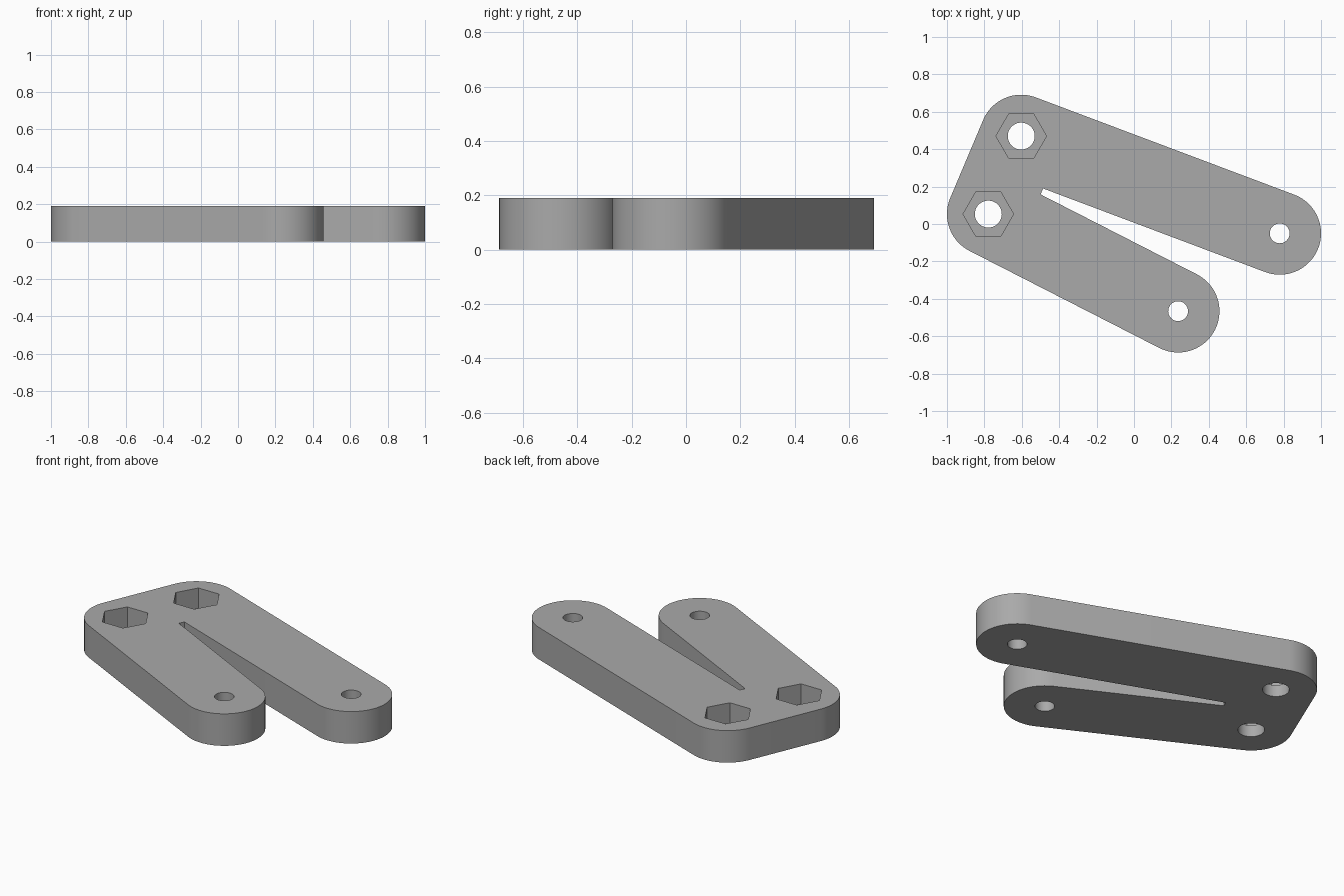
import bpy, bmesh, math
from mathutils import Vector

cube = bpy.data.objects.get("Cube")
if cube:
    bpy.data.objects.remove(cube, do_unlink=True)

THICK, RADIUS = 0.19, 0.221
HEX_DEPTH = 0.12
back_nut, front_nut = Vector((-0.603, 0.47)), Vector((-0.779, 0.053))
long_tip, short_tip = Vector((0.779, -0.05)), Vector((0.236, -0.466))

grey = bpy.data.materials.new("plain_grey")
grey.use_nodes = True
colour = (0.4, 0.4, 0.4, 1)
grey.diffuse_color = colour
grey.node_tree.nodes["Principled BSDF"].inputs["Base Color"].default_value = colour


def prism(name, points, z0, z1):
    """Extrude a closed counterclockwise outline from z0 to z1."""
    bm = bmesh.new()
    base = bm.faces.new([bm.verts.new((p[0], p[1], z0)) for p in points])
    top = bmesh.ops.extrude_face_region(bm, geom=[base])["geom"]
    moved = [v for v in top if isinstance(v, bmesh.types.BMVert)]
    bmesh.ops.translate(bm, verts=moved, vec=(0, 0, z1 - z0))
    bmesh.ops.recalc_face_normals(bm, faces=bm.faces)
    mesh = bpy.data.meshes.new(name)
    bm.to_mesh(mesh)
    bm.free()
    mesh.materials.append(grey)
    obj = bpy.data.objects.new(name, mesh)
    bpy.context.collection.objects.link(obj)
    return obj


def arc(centre, radius, start, end, steps):
    """Counterclockwise arc from start to end, both included."""
    sweep = (end - start) % math.tau or math.tau
    return [centre + radius * Vector((math.cos(start + sweep * i / steps),
                                      math.sin(start + sweep * i / steps)))
            for i in range(steps + 1)]


def ring(centre, radius, sides):
    return arc(centre, radius, 0, math.tau, sides)[:-1]


def heading(a, b):
    return math.atan2(b.y - a.y, b.x - a.x)


# Outline: rounded corners joined by tangents, with a tapering slot
quarter = math.pi / 2
long_dir = heading(back_nut, long_tip)
end_dir = heading(back_nut, front_nut)
short_dir = heading(front_nut, short_tip)


def slot_end(pivot, angle, side, x):
    """Point at x on the slot-side edge of an arm."""
    normal = angle + side * quarter
    edge = pivot + RADIUS * Vector((math.cos(normal), math.sin(normal)))
    return Vector((x, edge.y + (x - edge.x) * math.tan(angle)))


outline = (
    arc(back_nut, RADIUS, long_dir + quarter, end_dir - quarter, 24)
    + arc(front_nut, RADIUS, end_dir - quarter, short_dir - quarter, 24)
    + arc(short_tip, RADIUS, short_dir - quarter, short_dir + quarter, 40)
    + [slot_end(front_nut, short_dir, 1, -0.5),
       slot_end(back_nut, long_dir, -1, -0.485)]
    + arc(long_tip, RADIUS, long_dir - quarter, long_dir + quarter, 40)
)
plate = prism("forked_plate", outline, 0, THICK)

# Bolt holes and hexagonal nut pockets
cutters = []
for label, centre in (("back", back_nut), ("front", front_nut)):
    cutters.append(prism(label + "_bolt_hole", ring(centre, 0.072, 48), -0.1, 0.3))
    cutters.append(prism(label + "_nut_pocket", ring(centre, 0.135, 6),
                         THICK - HEX_DEPTH, 0.3))
for label, centre in (("long", long_tip), ("short", short_tip)):
    cutters.append(prism(label + "_arm_hole", ring(centre, 0.053, 48), -0.1, 0.3))

bpy.ops.object.select_all(action="DESELECT")
plate.select_set(True)
bpy.context.view_layer.objects.active = plate
for cutter in cutters:
    cutter.hide_render = True
    mod = plate.modifiers.new(cutter.name, "BOOLEAN")
    mod.operation, mod.solver, mod.object = "DIFFERENCE", "EXACT", cutter
    bpy.ops.object.modifier_apply(modifier=mod.name)
    bpy.data.objects.remove(cutter, do_unlink=True)

bpy.ops.object.shade_smooth_by_angle(angle=math.radians(30))
